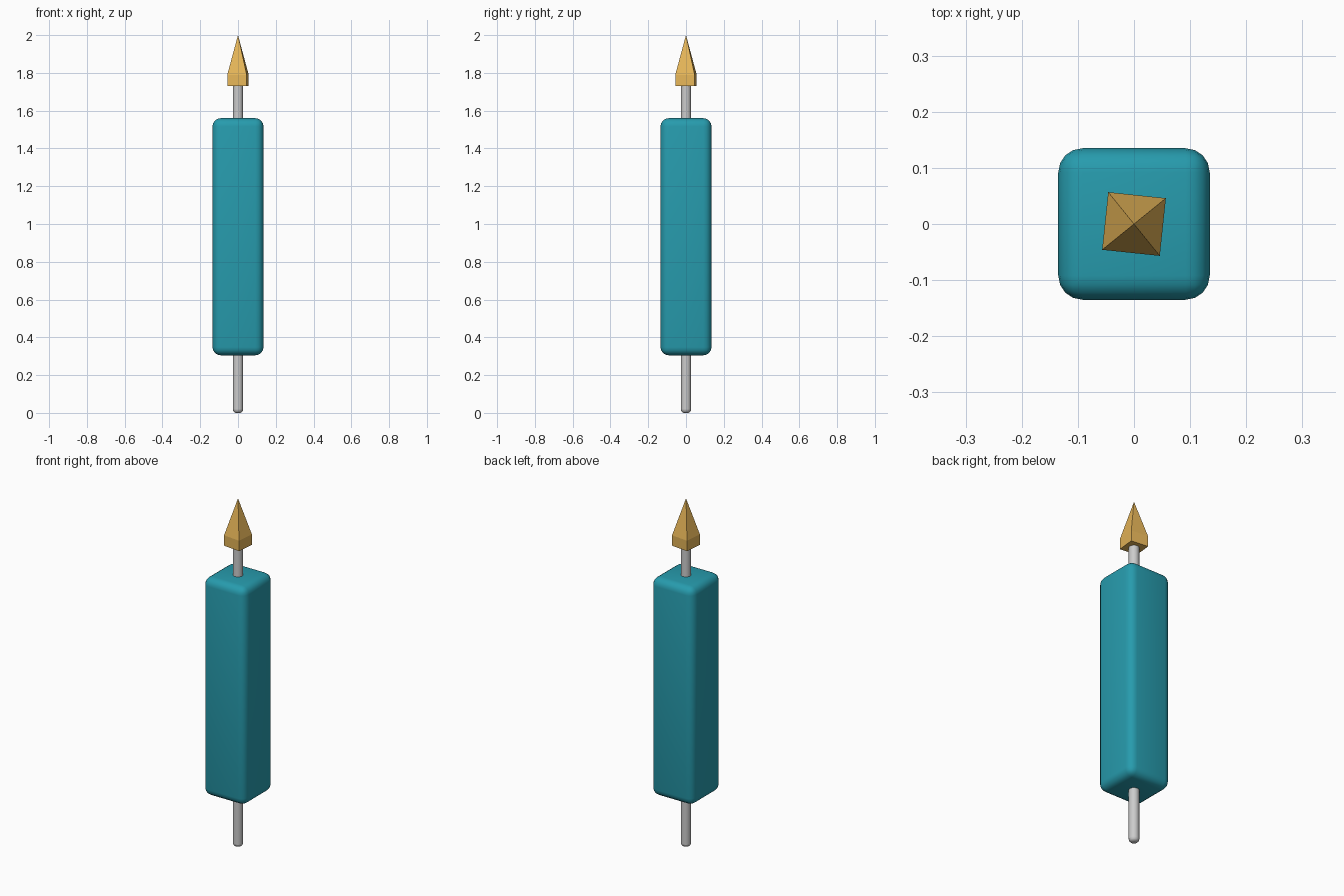
import bpy, bmesh, math

if "Cube" in bpy.data.objects:
    bpy.data.objects.remove(bpy.data.objects["Cube"])


def make_material(name, color):
    mat = bpy.data.materials.new(name)
    mat.diffuse_color = color
    mat.use_nodes = True
    mat.node_tree.nodes["Principled BSDF"].inputs["Base Color"].default_value = mat.diffuse_color
    return mat


def bevel(obj, width, segments):
    mod = obj.modifiers.new("Bevel", "BEVEL")
    mod.width = width
    mod.segments = segments
    mod.limit_method = "ANGLE"
    mod.angle_limit = math.radians(40)


# Rounded square handle
bpy.ops.mesh.primitive_cube_add(size=1, location=(0, 0, 0.9325))
handle = bpy.context.object
handle.name = "handle"
handle.scale = (0.27, 0.27, 1.255)
bpy.ops.object.transform_apply(location=False, rotation=False, scale=True)
bevel(handle, 0.043, 4)
handle.data.materials.append(make_material("teal", (0.02, 0.33, 0.42, 1)))
bpy.ops.object.shade_smooth()

# Metal rod running through the handle, rounded at the foot
bpy.ops.mesh.primitive_cylinder_add(vertices=24, radius=0.027, depth=1.75,
                                    location=(0, 0, 0.875))
rod = bpy.context.object
rod.name = "rod"
bevel(rod, 0.017, 3)
bpy.ops.object.shade_smooth_by_angle(angle=math.radians(40))

# Faceted four-sided tip, slightly twisted about the axis
bm = bmesh.new()
turn = math.radians(39)
rings = []
for z in (1.73, 1.79):
    rings.append([bm.verts.new((0.073 * math.cos(turn + i * math.pi / 2),
                                0.073 * math.sin(turn + i * math.pi / 2), z))
                  for i in range(4)])
apex = bm.verts.new((0, 0, 2))
low, high = rings
bm.faces.new(low[::-1])
for i in range(4):
    j = (i + 1) % 4
    bm.faces.new((low[i], low[j], high[j], high[i]))
    bm.faces.new((high[i], high[j], apex))
mesh = bpy.data.meshes.new("tip")
bm.to_mesh(mesh)
bm.free()
tip = bpy.data.objects.new("tip", mesh)
bpy.context.collection.objects.link(tip)
mesh.materials.append(make_material("brass", (0.8, 0.47, 0.1, 1)))
